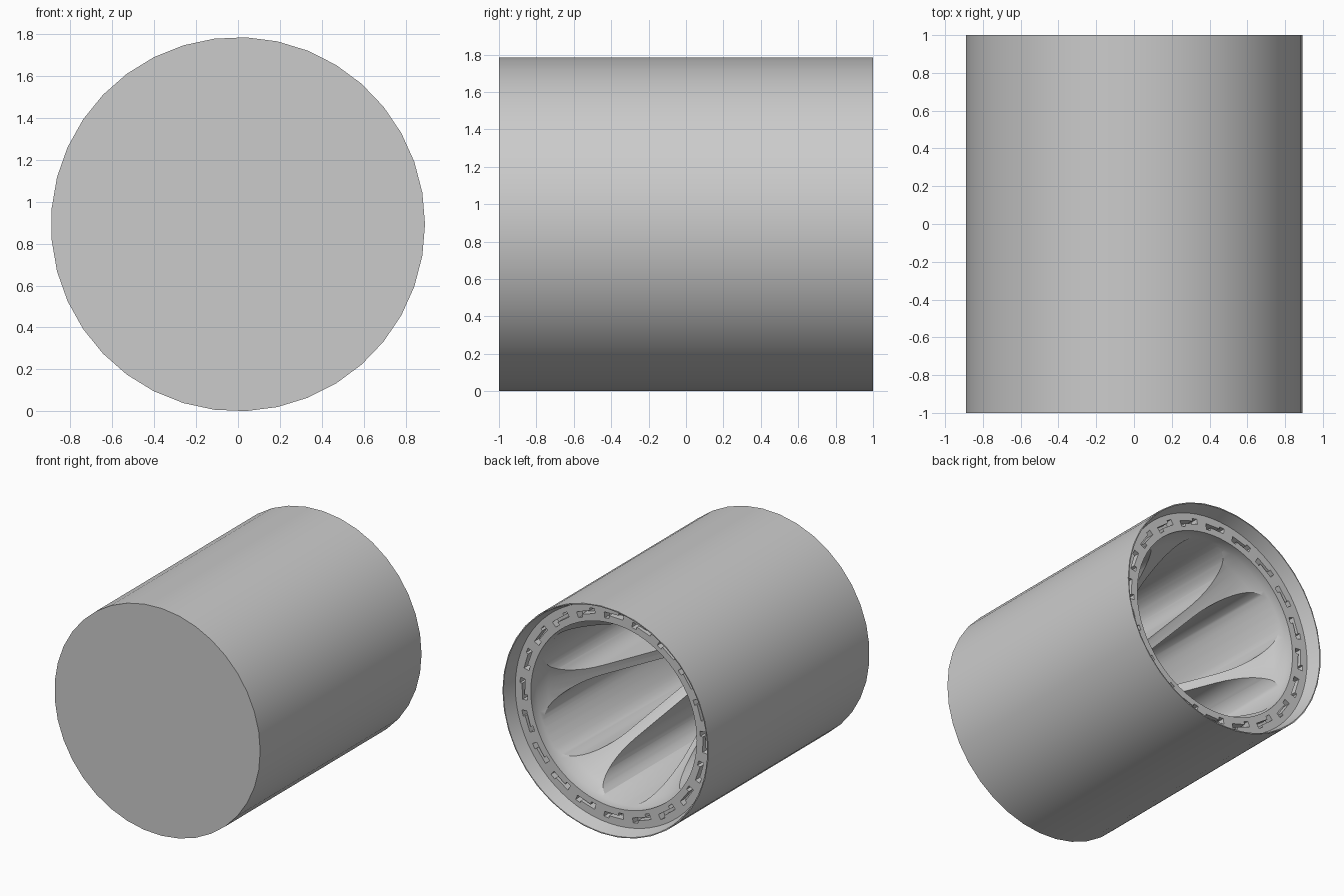
import bpy, bmesh
from math import sin, cos, pi, radians, sqrt, asin
from mathutils import Vector

old = bpy.data.objects.get("Cube")
if old:
    bpy.data.objects.remove(old)

R = 0.893          # outer radius
SIDES = 37
BORE = 0.72        # radius of the mouth
DECK = 0.895       # y of the recessed ring
FLOOR = -0.9       # y of the cavity floor

grey = bpy.data.materials.new("plain grey")
grey.use_nodes = True
colour = (0.6, 0.6, 0.6, 1)
grey.diffuse_color = colour
grey.node_tree.nodes["Principled BSDF"].inputs["Base Color"].default_value = colour


def make_object(name, bm):
    bmesh.ops.recalc_face_normals(bm, faces=bm.faces)
    mesh = bpy.data.meshes.new(name)
    bm.to_mesh(mesh)
    bm.free()
    mesh.materials.append(grey)
    obj = bpy.data.objects.new(name, mesh)
    bpy.context.collection.objects.link(obj)
    return obj


def lathe(name, profile, steps):
    """Closed solid turned about the y axis from (radius, y) pairs."""
    bm = bmesh.new()
    rings = [[bm.verts.new((r * cos(2 * pi * i / steps), y, R + r * sin(2 * pi * i / steps)))
              for i in range(steps)] for r, y in profile]
    for a, b in zip(rings, rings[1:]):
        for i in range(steps):
            j = (i + 1) % steps
            bm.faces.new((a[i], a[j], b[j], b[i]))
    bm.faces.new(rings[0])
    bm.faces.new(rings[-1])
    return make_object(name, bm)


def prisms(name, outline, count, y0, y1, offset=0):
    """Copies of an (radius, angle) outline around the y axis, extruded along y."""
    bm = bmesh.new()
    for k in range(count):
        turn = offset + 2 * pi * k / count
        ends = [[bm.verts.new((r * cos(a + turn), y, R + r * sin(a + turn)))
                 for r, a in outline] for y in (y0, y1)]
        n = len(outline)
        for i in range(n):
            j = (i + 1) % n
            bm.faces.new((ends[0][i], ends[0][j], ends[1][j], ends[1][i]))
        bm.faces.new(ends[0])
        bm.faces.new(ends[1])
    return make_object(name, bm)


def carve(target, cutter):
    mod = target.modifiers.new("carve", "BOOLEAN")
    mod.operation, mod.solver, mod.object = "DIFFERENCE", "EXACT", cutter
    bpy.context.view_layer.objects.active = target
    bpy.ops.object.modifier_apply(modifier=mod.name)
    bpy.data.objects.remove(cutter)


# Flute outline: two straight flanks beside the fins, rounded outer corners
def flute_outline(half_fin=0.037, outer=0.714, fillet=0.17):
    centre_r = outer - fillet
    corner = asin((half_fin + fillet) / centre_r) - pi / 6   # angle of fillet centre
    centre = Vector((centre_r * cos(corner), centre_r * sin(corner)))
    start, end = -pi / 6 - pi / 2, corner
    side = [(half_fin / sin(pi / 6), 0.0)]
    for i in range(13):
        a = start + (end - start) * i / 12
        p = centre + fillet * Vector((cos(a), sin(a)))
        side.append((p.length, Vector((1, 0)).angle_signed(p) * -1))
    arc = [(outer, corner * (1 - i / 4)) for i in range(1, 4)]
    half = side + arc
    return half + [(outer, 0.0)] + [(r, -a) for r, a in reversed(half[1:])]


# Hooked slot outline: two overlapping arcs at different radii
def slot_outline():
    corners = [(0.752, -6), (0.752, -3), (0.775, -3), (0.775, 6),
               (0.815, 6), (0.815, 3), (0.797, 3), (0.797, -6)]
    return [(r, radians(a)) for r, a in corners]


# Outer shell
body = lathe("fluted_cup", [(R, -1), (R, 1)], SIDES)

# Recessed mouth and the cone that trims the fins
carve(body, lathe("bore_cutter", [
    (0.885, 1.005), (0.855, DECK), (BORE, DECK),
    (BORE, 0.82), (0.68, 0.74), (0.02, FLOOR)], 74))

# Six flutes leave six tapering fins
carve(body, prisms("flute_cutter", flute_outline(), 6, FLOOR, 0.85, pi / 6))

# Hooked slots around the ring
carve(body, prisms("slot_cutter", slot_outline(), 20, DECK - 0.06, DECK + 0.02))

bpy.ops.object.select_all(action="DESELECT")
body.select_set(True)
bpy.context.view_layer.objects.active = body
bpy.ops.object.shade_smooth_by_angle(angle=radians(30))
